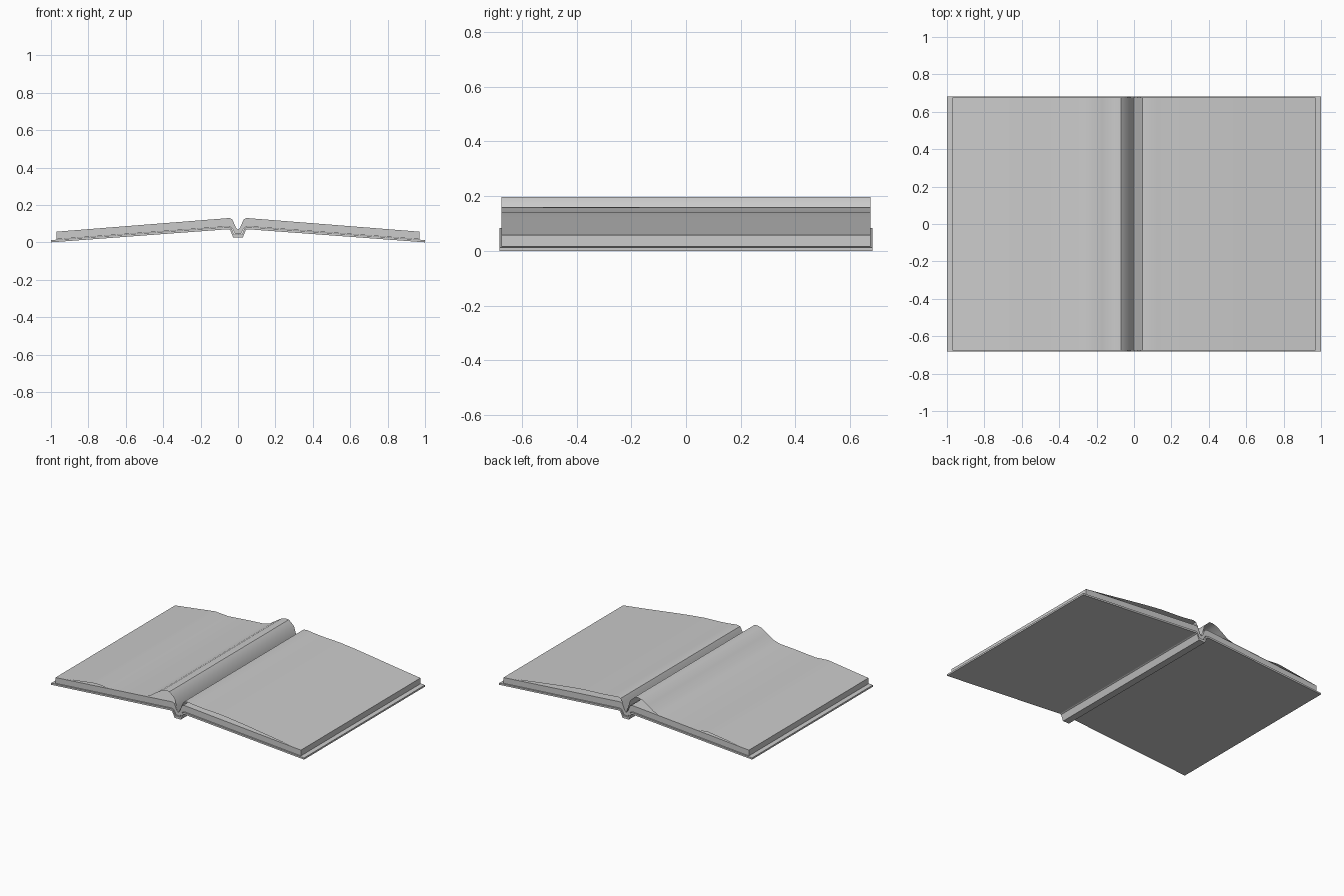
import bpy, bmesh

if "Cube" in bpy.data.objects:
    bpy.data.objects.remove(bpy.data.objects["Cube"])


def extrude_profile(name, pts, half, closed=True, smooth=None):
    """Sweep an x-z profile along y; closed profiles become capped solids."""
    bm = bmesh.new()
    front = [bm.verts.new((x, -half, z)) for x, z in pts]
    back = [bm.verts.new((x, half, z)) for x, z in pts]
    n = len(pts)
    for i in range(n if closed else n - 1):
        j = (i + 1) % n
        bm.faces.new((front[i], front[j], back[j], back[i]))
    if closed:
        bm.faces.new(front[::-1])
        bm.faces.new(back)
        bmesh.ops.recalc_face_normals(bm, faces=bm.faces[:])
    mesh = bpy.data.meshes.new(name)
    bm.to_mesh(mesh)
    bm.free()
    obj = bpy.data.objects.new(name, mesh)
    bpy.context.collection.objects.link(obj)
    if smooth:
        bpy.ops.object.select_all(action='DESELECT')
        obj.select_set(True)
        bpy.context.view_layer.objects.active = obj
        bpy.ops.object.shade_smooth_by_angle(angle=smooth)
    return obj


def mirrored(half_pts):
    """Right half of a profile, outer to centre, continued to the left."""
    return half_pts + [(-x, z) for x, z in half_pts[::-1] if x > 0]


def band(top, bottom):
    return mirrored(top) + mirrored(bottom)[::-1]


# Cover boards with the sunken spine channel
extrude_profile("cover",
                band([(1.0, 0.012), (0.052, 0.083), (0.036, 0.076), (0.02, 0.042)],
                     [(1.0, 0.0), (0.05, 0.07), (0.042, 0.066), (0.025, 0.025)]),
                0.682)

# Page block, folding down into the gutter
extrude_profile("page_block",
                band([(0.97, 0.057), (0.045, 0.13), (0.03, 0.122), (0.012, 0.08), (0, 0.068)],
                     [(0.97, 0.016), (0.052, 0.085), (0.034, 0.079), (0.016, 0.045)]),
                0.675)

# Loose upper sheets: wavy left page and gently curved right page
left = [(-0.97, 0.057), (-0.83, 0.075), (-0.72, 0.09), (-0.65, 0.099),
        (-0.55, 0.092), (-0.4, 0.105), (-0.27, 0.114), (-0.22, 0.128),
        (-0.17, 0.162), (-0.13, 0.187), (-0.095, 0.197), (-0.07, 0.196),
        (-0.03, 0.16), (-0.012, 0.1), (0, 0.065)]
right = [(0, 0.065), (0.015, 0.09), (0.03, 0.13), (0.045, 0.155), (0.07, 0.16),
         (0.12, 0.153), (0.2, 0.146), (0.33, 0.14), (0.45, 0.127),
         (0.6, 0.107), (0.8, 0.079), (0.97, 0.057)]
for name, pts in (("left_sheet", left), ("right_sheet", right)):
    extrude_profile(name, pts, 0.675, closed=False, smooth=0.6)
